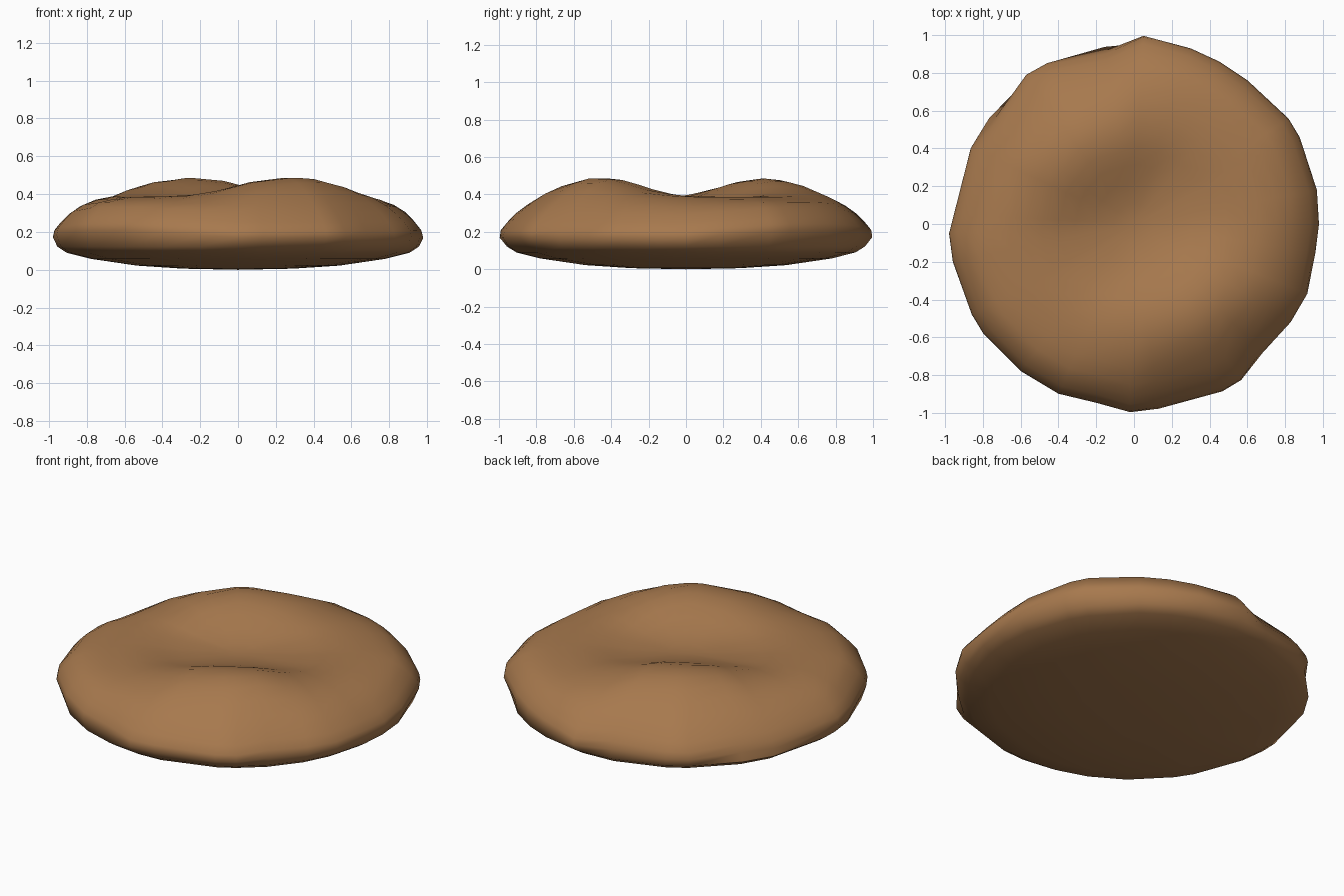
import bpy, bmesh, math

if "Cube" in bpy.data.objects:
    bpy.data.objects.remove(bpy.data.objects["Cube"])

crust = bpy.data.materials.new("brown crust")
crust.diffuse_color = (0.385, 0.19, 0.075, 1)
crust.use_nodes = True
crust.node_tree.nodes["Principled BSDF"].inputs["Base Color"].default_value = crust.diffuse_color

# uneven outline seen from above (counter-clockwise)
OUTLINE = [(.98, 0), (.97, .18), (.88, .46), (.82, .56), (.6, .76), (.45, .86), (.3, .93),
           (.05, 1), (-.15, .91), (-.46, .85), (-.57, .79), (-.74, .54), (-.86, .4),
           (-.95, .05), (-.98, -.05), (-.96, -.2), (-.86, -.48), (-.8, -.58), (-.6, -.78),
           (-.4, -.9), (-.2, -.945), (-.02, -1), (.13, -.98), (.47, -.89), (.57, -.83),
           (.68, -.68), (.83, -.52), (.92, -.37), (.96, -.15)]
# underside and rim: (share of the radius, height, share of roundness)
UNDER = [(.3, .006, 1), (.55, .022, 1), (.8, .058, 1), (.93, .09, 1), (.98, .122, .9),
         (1, .168, .15)]
TOP = [.99, .955, .91, .85, .77, .68, .59, .5, .41, .32, .22, .11]
# top profile without the two humps: (share of the radius, height)
BASE = [(0, .352), (.35, .362), (.5, .382), (.65, .39), (.76, .373), (.85, .333),
        (.91, .292), (.955, .248), (.99, .206), (1, .168)]


def lerp_table(table, r):
    for (r0, z0), (r1, z1) in zip(table, table[1:]):
        if r <= r1:
            return z0 + (z1 - z0) * (r - r0) / (r1 - r0)
    return table[-1][1]


def hump(x, y, cx, cy):
    # rounded ridge lying alongside the diagonal valley
    a = math.radians(30)
    u = (x - cx) * math.cos(a) + (y - cy) * math.sin(a)
    v = -(x - cx) * math.sin(a) + (y - cy) * math.cos(a)
    return .103 * math.exp(-(abs(u) / .36) ** 2.5 - (abs(v) / .26) ** 2.5)


def rim_lift(x, y, r):
    # the rim rises at both ends of the valley
    along = math.cos(2 * (math.atan2(y, x) - math.radians(45)))
    return .04 * max(0, along) * max(0, min(1, (r - .75) / .15))


def top_height(x, y, r):
    return (lerp_table(BASE, r) + rim_lift(x, y, r)
            + hump(x, y, -.23, .39) + hump(x, y, .26, -.44))


def rounded(x, y, share):
    # pull an outline point towards a true circle
    k = 1 + share * (.975 / math.hypot(x, y) - 1)
    return x * k, y * k


# round loaf: rings from the underside centre over the rim to the top centre
bm = bmesh.new()
rings = []
for r, z, share in UNDER:
    pts = [rounded(x, y, share) for x, y in OUTLINE]
    lift = 1 if r == 1 else 0
    rings.append([bm.verts.new((x * r, y * r, z + lift * rim_lift(x, y, r))) for x, y in pts])
for r in TOP:
    # the inner rings follow a circle, the outer ones the uneven outline
    pts = [rounded(x, y, max(0, 1 - r / .85)) for x, y in OUTLINE]
    rings.append([bm.verts.new((x * r, y * r, top_height(x * r, y * r, r))) for x, y in pts])
n = len(OUTLINE)
for low, high in zip(rings, rings[1:]):
    for i in range(n):
        j = (i + 1) % n
        bm.faces.new((low[i], low[j], high[j], high[i]))
bottom = bm.verts.new((0, 0, 0))
peak = bm.verts.new((0, 0, top_height(0, 0, 0)))
for i in range(n):
    j = (i + 1) % n
    bm.faces.new((bottom, rings[0][j], rings[0][i]))
    bm.faces.new((peak, rings[-1][i], rings[-1][j]))
bmesh.ops.recalc_face_normals(bm, faces=bm.faces)

mesh = bpy.data.meshes.new("round_loaf")
bm.to_mesh(mesh)
bm.free()
mesh.materials.append(crust)
loaf = bpy.data.objects.new("round_loaf", mesh)
bpy.context.collection.objects.link(loaf)
bpy.context.view_layer.objects.active = loaf
loaf.select_set(True)
bpy.ops.object.shade_smooth_by_angle(angle=math.radians(50))
